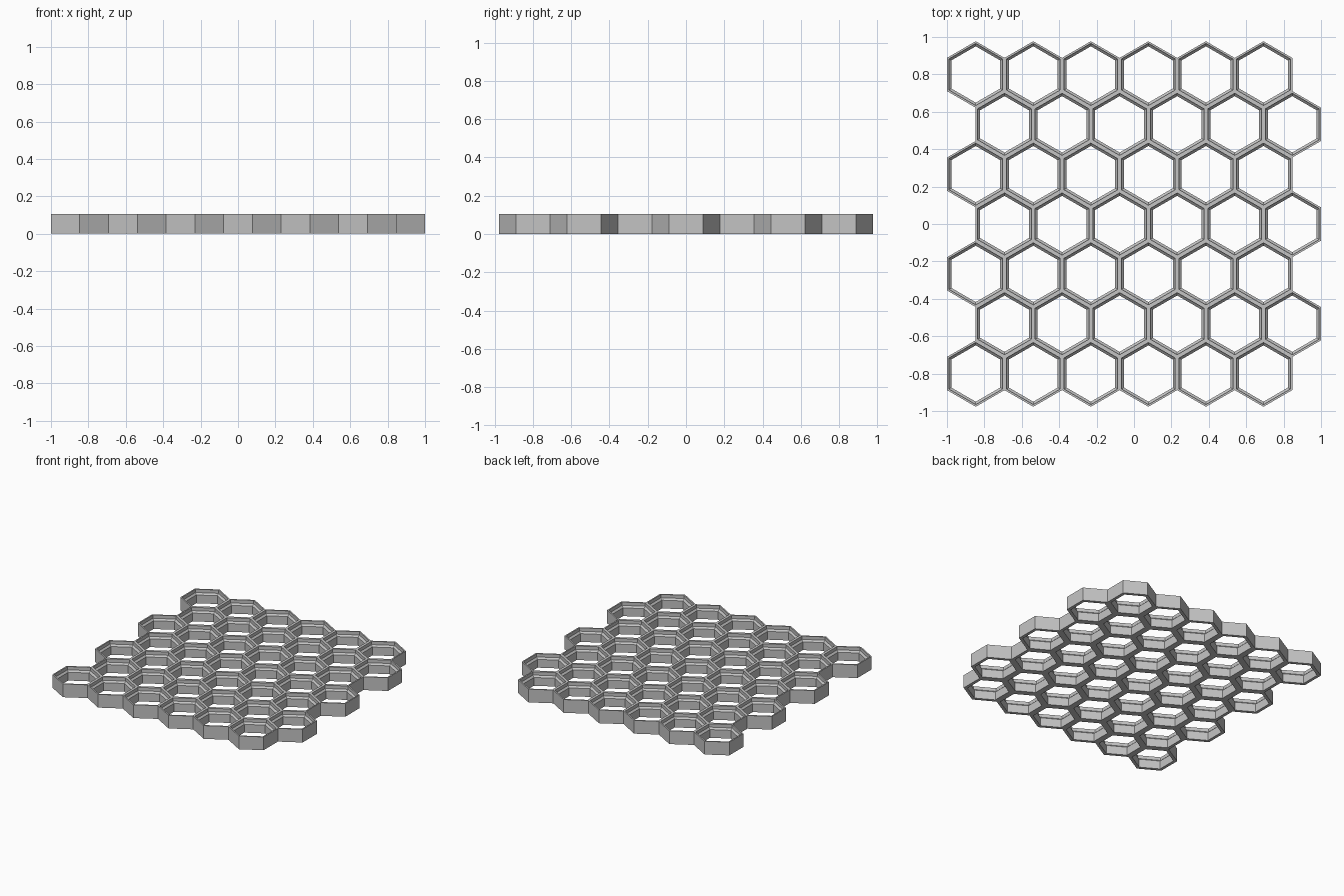
import bpy, bmesh, math

cube = bpy.data.objects.get("Cube")
if cube:
    bpy.data.objects.remove(cube, do_unlink=True)

ROWS, COLS = 7, 6
PITCH = 2 / (COLS + 0.5)
ROW_STEP = PITCH * math.sqrt(3) / 2
MM = PITCH / 23.6

# Wall section as (half width across flats, height): outside, rim, lip, bevel, bore
SECTION = [(11.8, 0), (11.8, 8), (11.0, 8), (11.0, 6), (10.0, 5), (10.0, 0)]

grey = bpy.data.materials.new("light grey")
grey.use_nodes = True
colour = (0.55, 0.55, 0.55, 1)
grey.diffuse_color = colour
grey.node_tree.nodes["Principled BSDF"].inputs["Base Color"].default_value = colour


def centre(row, col):
    x = (col - (COLS - 0.5) / 2 + 0.5 * (row % 2)) * PITCH
    y = (row - (ROWS - 1) / 2) * ROW_STEP
    return x, y


centres = [centre(r, c) for r in range(ROWS) for c in range(COLS)]


def has_neighbour(x, y, side):
    a = math.radians(60 * side)
    nx, ny = x + PITCH * math.cos(a), y + PITCH * math.sin(a)
    return any(math.hypot(nx - px, ny - py) < PITCH / 4 for px, py in centres)


def add_cell(bm, x, y):
    # Six-sided rings swept around the wall section
    rings = []
    for apothem, z in SECTION:
        radius = apothem * MM / math.cos(math.pi / 6)
        angles = [math.radians(60 * k - 30) for k in range(6)]
        rings.append([bm.verts.new((x + radius * math.cos(a),
                                    y + radius * math.sin(a), z * MM)) for a in angles])
    for i, ring in enumerate(rings):
        above = rings[(i + 1) % len(rings)]
        for k in range(6):
            # Shared sides are joined, so they have no outer face
            if i == 0 and has_neighbour(x, y, k):
                continue
            n = (k + 1) % 6
            bm.faces.new((ring[k], ring[n], above[n], above[k]))


# Honeycomb panel
bm = bmesh.new()
for cx, cy in centres:
    add_cell(bm, cx, cy)
bmesh.ops.remove_doubles(bm, verts=bm.verts, dist=0.0005)
bmesh.ops.recalc_face_normals(bm, faces=bm.faces)
mesh = bpy.data.meshes.new("honeycomb_panel")
bm.to_mesh(mesh)
bm.free()
mesh.materials.append(grey)
panel = bpy.data.objects.new("honeycomb_panel", mesh)
bpy.context.collection.objects.link(panel)
